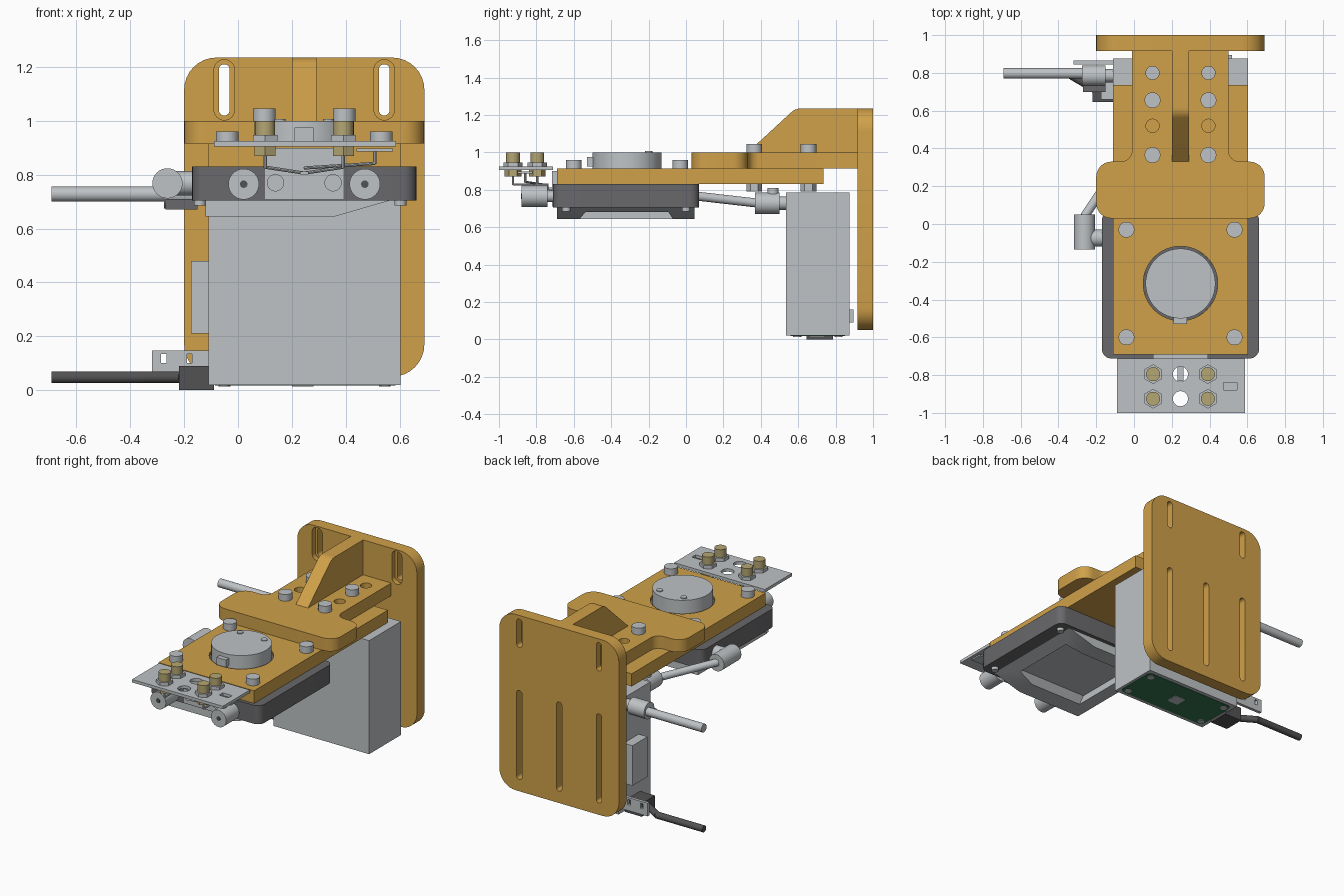
import bpy, bmesh, math
from mathutils import Vector, Matrix

if "Cube" in bpy.data.objects:
    bpy.data.objects.remove(bpy.data.objects["Cube"])


def material(name, rgb):
    m = bpy.data.materials.new(name)
    m.use_nodes = True
    m.diffuse_color = (*rgb, 1)
    m.node_tree.nodes["Principled BSDF"].inputs["Base Color"].default_value = (*rgb, 1)
    return m


TAN = material("ochre", (0.63, 0.355, 0.068))
GREY = material("light grey", (0.52, 0.545, 0.56))
DARK = material("dark grey", (0.14, 0.14, 0.147))
BLACK = material("charcoal", (0.085, 0.085, 0.088))
BRASS = material("brass", (0.46, 0.38, 0.17))
GREEN = material("board green", (0.032, 0.18, 0.08))
made = []


def finish(name, bm, mat):
    bmesh.ops.recalc_face_normals(bm, faces=bm.faces)
    mesh = bpy.data.meshes.new(name)
    bm.to_mesh(mesh)
    bm.free()
    mesh.materials.append(mat)
    ob = bpy.data.objects.new(name, mesh)
    bpy.context.collection.objects.link(ob)
    made.append(ob)
    return ob


def rounded(corners, steps=8):
    """Corner list of (u, v, radius) turned into an outline with filleted corners."""
    out = []
    for i, (u, v, r) in enumerate(corners):
        p = Vector((u, v))
        if r == 0:
            out.append(p)
            continue
        a = (Vector(corners[i - 1][:2]) - p).normalized()
        b = (Vector(corners[(i + 1) % len(corners)][:2]) - p).normalized()
        half = a.angle(b) / 2
        t = r / math.tan(half)
        c = p + (a + b).normalized() * r / math.sin(half)
        s, e = p + a * t - c, p + b * t - c
        start = math.atan2(s.y, s.x)
        sweep = (math.atan2(e.y, e.x) - start + math.pi) % (2 * math.pi) - math.pi
        for k in range(steps + 1):
            ang = start + sweep * k / steps
            out.append(c + Vector((math.cos(ang), math.sin(ang))) * r)
    return out


def rect(u0, u1, v0, v1, r=0):
    return rounded([(u0, v0, r), (u1, v0, r), (u1, v1, r), (u0, v1, r)])


def prism(name, outline, axis, lo, hi, mat):
    """Outline in the plane across the axis, extruded from lo to hi."""
    place = {"x": lambda p, w: (w, p[0], p[1]), "y": lambda p, w: (p[0], w, p[1]),
             "z": lambda p, w: (p[0], p[1], w)}[axis]
    bm = bmesh.new()
    face = bm.faces.new([bm.verts.new(place(p, lo)) for p in outline])
    new = bmesh.ops.extrude_face_region(bm, geom=[face])["geom"]
    shift = Vector(place((0, 0), hi - lo))
    bmesh.ops.translate(bm, vec=shift, verts=[g for g in new if isinstance(g, bmesh.types.BMVert)])
    return finish(name, bm, mat)


def box(name, x0, x1, y0, y1, z0, z1, mat):
    return prism(name, rect(x0, x1, y0, y1), "z", z0, z1, mat)


def rod(name, p, q, r, mat, sides=32):
    p, q = Vector(p), Vector(q)
    bm = bmesh.new()
    turn = (q - p).to_track_quat("Z", "Y").to_matrix().to_4x4()
    bmesh.ops.create_cone(bm, cap_ends=True, segments=sides, radius1=r, radius2=r,
                          depth=(q - p).length, matrix=Matrix.Translation((p + q) / 2) @ turn)
    return finish(name, bm, mat)


def post(name, x, y, z0, z1, r, mat, sides=32):
    return rod(name, (x, y, z0), (x, y, z1), r, mat, sides)


def cut(target, cutters):
    for c in cutters:
        c.hide_render = True
        mod = target.modifiers.new("cut", "BOOLEAN")
        mod.operation, mod.solver, mod.object = "DIFFERENCE", "EXACT", c
        bpy.context.view_layer.objects.active = target
        bpy.ops.object.modifier_apply(modifier=mod.name)
        made.remove(c)
        bpy.data.objects.remove(c)


MID = 0.246
SIDES = (-1, 1)

# Upright mounting plate with slots
plate = prism("back_plate", rect(-0.2, 0.692, 0.05, 1.235, 0.12), "y", 0.917, 1.0, TAN)
slots = []
for s in SIDES:
    x = MID + s * 0.297
    slots.append(prism("slot", rect(x - .02, x + .02, 1.02, 1.21, .0195), "y", 0.8, 1.1, TAN))
    slots.append(prism("slot", rect(x - .038, x + .038, 1.003, 1.227, .0375), "y", 0.8, 0.95, TAN))
for x in (MID - 0.297, MID, MID + 0.297):
    slots.append(prism("slot", rect(x - .02, x + .02, 0.13, 0.73, .0195), "y", 0.8, 1.1, TAN))
cut(plate, slots)

# Arm with wide head, gusset and bolts
arm = prism("bracket_arm", rounded([
    (-0.2, 0.03, .08), (0.692, 0.03, .08), (0.692, 0.33, .08), (0.5, 0.33, .06), (0.5, 0.917, 0),
    (-0.01, 0.917, 0), (-0.01, 0.33, .06), (-0.2, 0.33, .08)]), "z", 0.915, 1.0, TAN)
platform = box("platform", -0.11, 0.603, -0.69, 0.735, 0.83, 0.915, TAN)
cut(arm, [post("hole", MID + s * .148, y, .9, 1.1, .035, TAN) for s in SIDES for y in (.52, .8)])
cut(platform, [post("hole", MID, -0.315, 0.84, 1, 0.197, TAN, 48)]
    + [post("hole", MID + s * .148, .8, .8, 1, .035, TAN) for s in SIDES])
prism("gusset", rounded([(0.33, 1.0, 0), (0.917, 1.0, 0), (0.917, 1.235, 0), (0.585, 1.235, .08)]),
      "x", 0.2, 0.291, TAN)
for s in SIDES:
    for y in (0.365, 0.655):
        post("arm_bolt", MID + s * .148, y, 1.0, 1.045, .042, GREY)
        post("arm_nut", MID + s * .148, y, 0.79, 0.83, .042, GREY, 6)
    for y in (-0.03, -0.6):
        post("platform_bolt", MID + s * .286, y, 0.915, 0.96, .042, GREY)

# Round unit set in the platform
post("round_unit", MID, -0.315, 0.84, 1.0, 0.185, GREY, 48)
post("round_unit_seat", MID, -0.315, 0.838, 0.9, 0.1968, DARK, 48)
box("round_unit_tab", 0.21, 0.28, -0.53, -0.49, 0.925, 0.975, GREY)
for s in SIDES:
    post("round_unit_pin", MID + s * 0.09, -0.2, 0.99, 1.006, 0.02, GREY, 20)

# Dark housing with a lighter wedge-shaped tray, pocketed from below
prism("housing", rect(-0.17, 0.662, -0.712, 0.07, 0.05), "z", 0.705, 0.83, DARK)
tray = prism("lower_tray", [(-0.12, 0.706), (-0.12, 0.645), (0.36, 0.645), (0.57, 0.706)],
             "y", -0.69, 0.045, GREY)
cut(tray, [prism("pocket", [(-0.58, 0.63), (-0.06, 0.63), (-0.1, 0.69), (-0.53, 0.69)],
                 "x", -0.03, 0.48, GREY)])
for x in (-0.142, 0.603):
    for y in (-0.64, 0.0):
        post("housing_screw", x, y, 0.685, 0.71, 0.022, GREY, 20)

# Front ports and block of the housing
box("front_block", 0.1, 0.392, -0.717, -0.69, 0.71, 0.9, GREY)
for s in SIDES:
    x = MID + s * 0.225
    rod("front_port", (x, -0.88, .765), (x, -0.74, .765), .057, GREY)
    rod("front_port_neck", (x, -0.75, .765), (x, -0.70, .765), .03, GREY)
    rod("front_port_hole", (x, -0.883, .765), (x, -0.879, .765), .014, BLACK, 20)
    rod("front_plug", (MID + s * .107, -0.73, .77), (MID + s * .107, -0.70, .77), .032, GREY)

# Front contact plate with studs
contact = box("contact_plate", -0.09, 0.587, -1.0, -0.712, 0.905, 0.925, GREY)
cut(contact, [post("hole", MID, y, .8, 1, .04, GREY) for y in (-.795, -.925)]
    + [box("hole", 0.475, 0.545, -0.88, -0.84, .8, 1, GREY)])
for s in SIDES:
    x = MID + s * 0.145
    for y in (-0.795, -0.925):
        post("stud", x, y, 0.925, 1.0, 0.037, BRASS)
        post("stud_nut", x, y, 0.925, 0.947, 0.052, GREY, 6)
        post("stud_foot", x, y, 0.87, 0.905, 0.045, BRASS, 6)
        post("contact_pin", x, y, 0.825, 0.87, 0.006, GREY, 8)
    rod("contact_wire", (x, -0.925, 0.828), (x, -0.735, 0.828), 0.006, GREY, 8)
    rod("contact_wire_bend", (x, -0.74, 0.828), (MID, -0.74, 0.806), 0.006, GREY, 8)
box("contact_lead", MID - 0.015, MID + 0.015, -0.83, -0.70, 0.8, 0.812, GREY)
box("contact_strip", 0.44, 0.575, -0.9, -0.82, 0.887, 0.897, GREY)
post("strip_pin", 0.508, -0.86, 0.84, 0.89, 0.006, GREY, 8)
rod("strip_wire", (0.508, -0.86, 0.842), (MID, -0.74, 0.825), 0.006, GREY, 8)

# Tall box unit with circuit board underneath
box("main_box", -0.11, 0.603, 0.535, 0.875, 0.02, 0.785, GREY)
box("side_cover", -0.175, -0.11, 0.66, 0.82, 0.21, 0.48, GREY)
box("rear_socket", 0.45, 0.52, 0.875, 0.895, 0.09, 0.16, GREY)
prism("circuit_board", rect(-0.085, 0.585, 0.56, 0.85, 0.03), "z", 0.017, 0.02, GREEN)
box("board_chip", 0.2, 0.28, 0.66, 0.74, 0.013, 0.017, GREY)
for x in (-0.05, 0.545):
    for y in (0.595, 0.815):
        post("board_screw", x, y, 0.013, 0.02, 0.022, GREY, 20)

# Lower lead: plug, bent cable and slotted tab
box("lower_plug", -0.22, -0.09, 0.645, 0.785, 0.0, 0.09, BLACK)
tab = box("slotted_tab", -0.32, -0.11, 0.845, 0.865, 0.06, 0.148, GREY)
cut(tab, [box("hole", x - .01, x + .01, .8, .9, .1, .135, GREY) for x in (-.275, -.18)])
rod("lower_cable", (-0.692, 0.795, 0.048), (-0.34, 0.795, 0.048), 0.022, BLACK)
rod("lower_cable_bend", (-0.345, 0.795, 0.048), (-0.21, 0.715, 0.048), 0.022, BLACK)

# Upper tube and its fitting
rod("upper_tube", (-0.692, 0.797, 0.728), (-0.26, 0.797, 0.728), 0.028, GREY)
rod("upper_fitting", (-0.275, 0.785, 0.73), (-0.15, 0.785, 0.73), 0.055, GREY)
rod("upper_fitting_neck", (-0.16, 0.785, 0.73), (-0.10, 0.785, 0.73), 0.035, GREY)
box("fitting_block", -0.27, -0.15, 0.70, 0.78, 0.67, 0.71, DARK)

# Link tube between the housing and the box
rod("side_fitting", (-0.262, -0.135, 0.768), (-0.262, 0.05, 0.768), 0.056, GREY)
rod("side_fitting_neck", (-0.26, -0.075, 0.768), (-0.16, -0.075, 0.768), 0.045, GREY)
rod("link_tube", (-0.262, 0.04, 0.768), (-0.03, 0.39, 0.728), 0.024, GREY)
rod("link_fitting", (-0.03, 0.37, 0.728), (-0.03, 0.50, 0.728), 0.057, GREY)
rod("link_fitting_neck", (-0.03, 0.49, 0.728), (-0.03, 0.54, 0.728), 0.035, GREY)
post("link_fitting_cap", -0.03, 0.465, 0.77, 0.81, 0.03, GREY)

# Smooth round surfaces, keep edges sharp
for ob in bpy.context.selected_objects:
    ob.select_set(False)
for ob in made:
    ob.select_set(True)
bpy.context.view_layer.objects.active = made[0]
bpy.ops.object.shade_smooth_by_angle(angle=math.radians(30))
